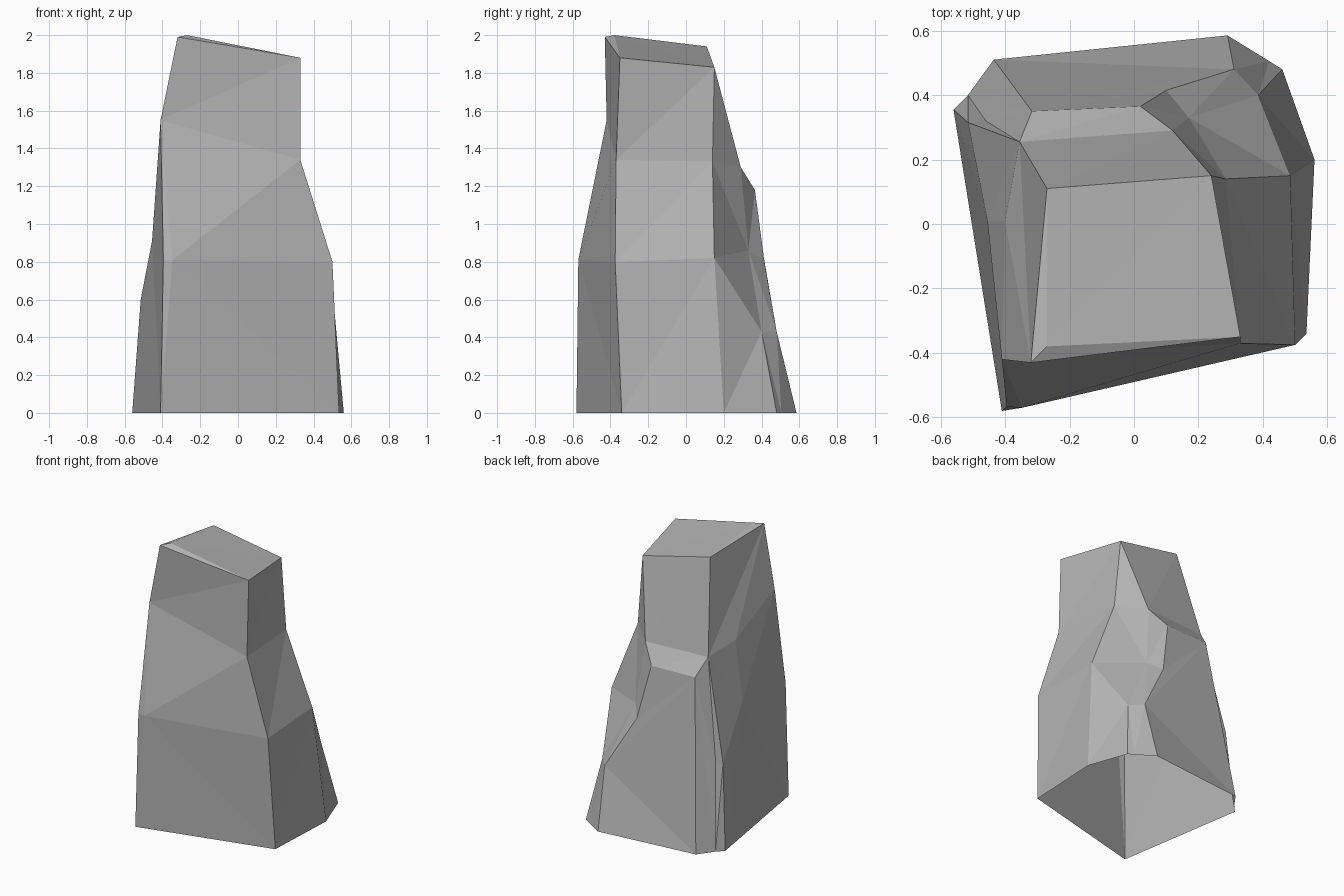
import bpy
import bmesh

default_cube = bpy.data.objects.get("Cube")
if default_cube:
    bpy.data.objects.remove(default_cube, do_unlink=True)

bm = bmesh.new()


def ridge(*points):
    """Make the corner points of one ridge line, from top to base."""
    return [bm.verts.new(p) for p in points]


def panel(left, right, steps):
    """Stitch two ridges with facets; each step moves down the L or R ridge."""
    i = j = 0
    for step in steps:
        if step == "L":
            corners = (left[i + 1], right[j], left[i])
            i += 1
        else:
            corners = (right[j + 1], right[j], left[i])
            j += 1
        bm.faces.new(corners)


# Main ridges running down the rock
front_left = ridge((-.32, -.43, 1.99), (-.41, -.42, 1.55), (-.395, -.567, .81), (-.41, -.58, 0))
front_right = ridge((.33, -.35, 1.88), (.33, -.37, 1.34), (.5, -.375, .8), (.535, -.34, 0))
back_right = ridge((.24, .15, 1.83), (.285, .14, 1.33), (.485, .15, .82), (.56, .2, 0))
gully = ridge((.12, .29, 1.3), (.17, .33, .86), (.385, .4, .43), (.46, .48, 0))
back_crest = ridge((.02, .365, 1.18), (.1, .415, .8), (.31, .48, .43), (.29, .585, 0))
back_left = ridge((-.27, .11, 1.94), (-.355, .255, 1.3), (-.317, .35, 1.18), (-.435, .51, 0))
notch_inner = ridge((-.46, .32, .6), (-.515, .4, 0))
notch_outer = ridge((-.515, .315, .6), (-.56, .355, 0))
left_bulge = ridge((-.4, .01, 1.34), (-.455, .01, .91))

# Single chipped corners
peak, = ridge((-.27, -.38, 2))
front_chip, = ridge((-.347, -.57, .81))
gully_foot, = ridge((.42, .505, 0))

shoulder, ledge_edge, back_foot = back_left[1:]
front_line = front_left[:2] + [front_chip, front_left[3]]

# Sloping cap
panel([peak, back_left[0]], [front_right[0], back_right[0]], "RL")
panel([front_left[0]], [front_right[0], peak, back_left[0]], "RR")

# Front face and its chipped corner
panel(front_line, front_right, "LRLRRL")
panel(front_left[1:], [front_chip], "LL")

# Right side, then the gully at the back corner
panel(front_right, back_right, "LRLRLR")
panel(back_right, gully, "LRLRLR")
panel(gully, back_crest[:3] + [gully_foot], "LRRLRL")
panel([back_crest[2]], [back_crest[3], gully_foot], "R")

# Back: upper wall with ledge, then lower slope
panel([back_right[0], gully[0], back_crest[0]], back_left[:3], "LRLR")
panel(back_crest, [ledge_edge, back_foot], "LLRL")

# Notch at the back left corner
panel([ledge_edge, back_foot], [shoulder] + notch_inner, "RRL")
panel([shoulder] + notch_inner, notch_outer, "LLR")

# Left side; the underside stays open
panel([shoulder] + notch_outer, left_bulge + [front_left[3]], "RLLR")
panel(left_bulge, front_left[1:], "LRR")
panel([back_left[0], shoulder, left_bulge[0]], front_left[:2], "LLR")

bmesh.ops.recalc_face_normals(bm, faces=bm.faces[:])
mesh = bpy.data.meshes.new("rock")
bm.to_mesh(mesh)
bm.free()

# Plain stone colour
stone = bpy.data.materials.new("stone_grey")
stone.use_nodes = True
colour = (.45, .45, .45, 1)
stone.diffuse_color = colour
stone.node_tree.nodes["Principled BSDF"].inputs["Base Color"].default_value = colour
mesh.materials.append(stone)

rock = bpy.data.objects.new("rock", mesh)
bpy.context.collection.objects.link(rock)
